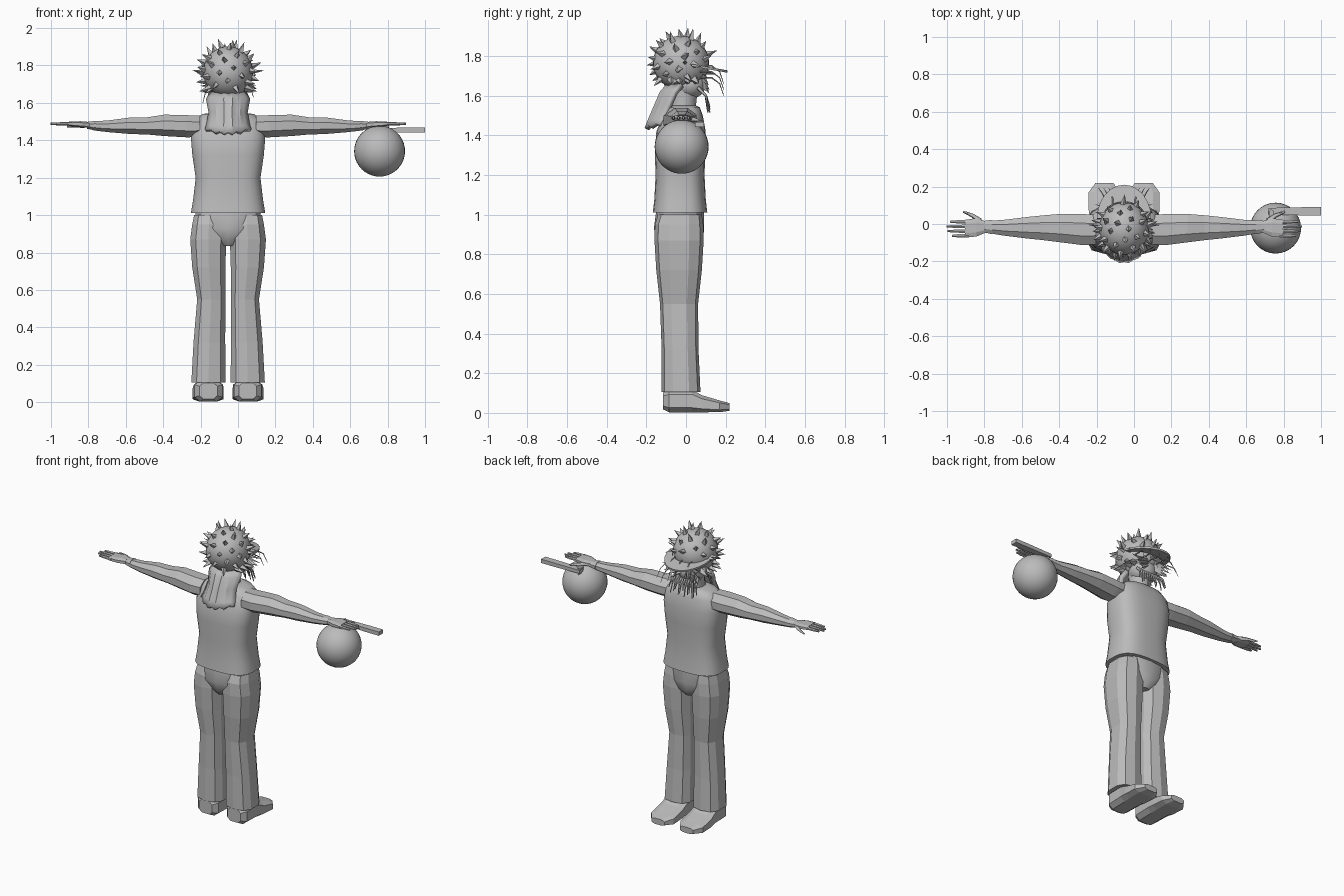
import bpy, bmesh, math, random
from mathutils import Vector

random.seed(4)
if "Cube" in bpy.data.objects:
    bpy.data.objects.remove(bpy.data.objects["Cube"])

GREY = bpy.data.materials.new("plain grey")
GREY.use_nodes = True
GREY.diffuse_color = (0.5, 0.5, 0.5, 1)
GREY.node_tree.nodes["Principled BSDF"].inputs["Base Color"].default_value = (0.5, 0.5, 0.5, 1)

MID = -0.053                      # the body's plane of symmetry
HEAD = Vector((MID, -0.025, 1.765))


def finish(bm, name, smooth=None):
    bmesh.ops.recalc_face_normals(bm, faces=bm.faces)
    me = bpy.data.meshes.new(name)
    bm.to_mesh(me)
    bm.free()
    ob = bpy.data.objects.new(name, me)
    me.materials.append(GREY)
    bpy.context.collection.objects.link(ob)
    if smooth:
        bpy.ops.object.select_all(action='DESELECT')
        ob.select_set(True)
        bpy.context.view_layer.objects.active = ob
        bpy.ops.object.shade_smooth_by_angle(angle=math.radians(smooth))
    return ob


def loft(name, rings, sides, axis='z', power=1.0, smooth=None):
    """Skin rings of (position, centre a, centre b, radius a, radius b)."""
    bm = bmesh.new()
    loops = []
    for t, ca, cb, ra, rb in rings:
        loop = []
        for i in range(sides):
            a = math.tau * (i + 0.5) / sides
            c, s = math.cos(a), math.sin(a)
            u = ca + ra * math.copysign(abs(c) ** power, c)
            v = cb + rb * math.copysign(abs(s) ** power, s)
            loop.append(bm.verts.new({'x': (t, u, v), 'y': (u, t, v), 'z': (u, v, t)}[axis]))
        loops.append(loop)
    for lo, hi in zip(loops, loops[1:]):
        for i in range(sides):
            j = (i + 1) % sides
            bm.faces.new((lo[i], lo[j], hi[j], hi[i]))
    bm.faces.new(loops[0])
    bm.faces.new(loops[-1])
    return finish(bm, name, smooth)


def ball(name, centre, radius, scale=(1, 1, 1)):
    bm = bmesh.new()
    bmesh.ops.create_uvsphere(bm, u_segments=32, v_segments=20, radius=radius)
    bmesh.ops.scale(bm, vec=scale, verts=bm.verts)
    bmesh.ops.translate(bm, vec=centre, verts=bm.verts)
    return finish(bm, name, 40)


def spike(bm, base, direction, length, radius, sides=4):
    d = Vector(direction).normalized()
    rot = d.to_track_quat('Z', 'Y')
    ring = [bm.verts.new(Vector(base) + rot @ Vector((radius * math.cos(math.tau * i / sides),
            radius * math.sin(math.tau * i / sides), 0))) for i in range(sides)]
    tip = bm.verts.new(Vector(base) + d * length)
    for i in range(sides):
        bm.faces.new((ring[i], ring[(i + 1) % sides], tip))
    bm.faces.new(ring[::-1])


def strands(name, paths, thick):
    cu = bpy.data.curves.new(name, 'CURVE')
    cu.dimensions = '3D'
    cu.bevel_depth = thick
    cu.bevel_resolution = 0
    cu.use_fill_caps = True
    for pts in paths:
        sp = cu.splines.new('POLY')
        sp.points.add(len(pts) - 1)
        for i, p in enumerate(pts):
            sp.points[i].co = (*p, 1)
            sp.points[i].radius = 1.2 - 0.8 * i / (len(pts) - 1)
    cu.materials.append(GREY)
    bpy.context.collection.objects.link(bpy.data.objects.new(name, cu))


# Shirt, neck and hips
loft("shirt", [(1.01, MID, -0.03, .2, .138), (1.08, MID, -0.03, .188, .13),
               (1.2, MID, -0.03, .174, .124), (1.32, MID, -0.03, .192, .128),
               (1.42, MID, -0.025, .2, .125), (1.5, MID, -0.015, .185, .1),
               (1.54, MID, -0.01, .14, .08), (1.55, MID, -0.01, .07, .06)],
     28, power=0.7, smooth=45)
loft("neck", [(1.5, MID, -0.02, .075, .07), (1.58, MID, -0.01, .065, .065),
              (1.68, MID, 0, .08, .08)], 12, smooth=45)
loft("hips", [(0.835, MID, -0.03, .035, .09), (0.87, MID, -0.03, .1, .115),
              (0.93, MID, -0.035, .165, .127), (1.02, MID, -0.03, .18, .12)],
     14, power=0.8, smooth=30)

# Limbs, built once per side
for side, tag in ((1, "left"), (-1, "right")):
    def X(x):
        return MID + side * x

    loft(tag + "_trouser_leg", [(0.105, X(.105), -.025, .095, .098), (0.32, X(.1), -.03, .088, .093),
                                (0.55, X(.09), -.035, .078, .096), (0.72, X(.103), -.035, .092, .115),
                                (0.87, X(.106), -.035, .1, .124), (0.95, X(.102), -.035, .093, .122),
                                (1.0, X(.1), -.03, .085, .11)], 10, power=0.75)
    loft(tag + "_shoe", [(-.115, X(.105), .06, .05, .045), (-.085, X(.105), .06, .078, .06),
                         (.03, X(.105), .06, .082, .06), (.08, X(.107), .046, .087, .045),
                         (.17, X(.107), .033, .086, .031), (.22, X(.105), .03, .05, .02)],
         8, axis='y', power=0.6)
    loft(tag + "_arm", [(X(.15), -.03, 1.475, .085, .062), (X(.22), -.03, 1.475, .09, .064),
                        (X(.34), -.022, 1.48, .082, .062), (X(.43), -.02, 1.477, .072, .05),
                        (X(.52), -.02, 1.478, .062, .048), (X(.64), -.02, 1.475, .046, .034),
                        (X(.72), -.016, 1.477, .036, .026)], 8, axis='x')
    loft(tag + "_cuff", [(X(.705), -.016, 1.478, .042, .028), (X(.755), -.014, 1.48, .032, .02)],
         8, axis='x')
    loft(tag + "_palm", [(X(.74), -.016, 1.482, .032, .017), (X(.79), -.018, 1.486, .052, .017),
                         (X(.85), -.025, 1.488, .05, .012)], 8, axis='x', power=0.7)
    for k, (y, tip) in enumerate(((.012, .93), (-.013, .95), (-.038, .945), (-.063, .92))):
        loft(f"{tag}_finger_{k + 1}", [(X(.83), y, 1.488, .011, .01), (X(.89), y, 1.488, .01, .009),
                                       (X(tip), y, 1.488, .006, .006)], 6, axis='x')
    strands(tag + "_thumb", [[(X(.77), .015, 1.482), (X(.81), .045, 1.478), (X(.86), .066, 1.474)]], .013)

# Ball and the slim rod held beside the left hand
ball("hand_ball", (0.757, -0.022, 1.342), 0.136)
loft("rod", [(.72, .068, 1.455, .02, .012), (.9, .068, 1.455, .024, .014),
             (1.0, .068, 1.455, .024, .014)], 4, axis='x', power=0.3)
loft("rod_grip", [(1.43, .735, .055, .015, .025), (1.475, .735, .055, .015, .025)], 6)

# Head with short studs over the crown, sides and back
ball("head", HEAD, 0.137, (0.97, 1.03, 1))
bm = bmesh.new()
COUNT = 56
for i in range(COUNT):
    z = 1 - 2 * (i + 0.5) / COUNT
    a = i * math.pi * (3 - math.sqrt(5))
    r = math.sqrt(1 - z * z)
    d = Vector((r * math.cos(a), r * math.sin(a), z))
    if z > -0.72 and not (d.y > 0.6 and z < 0.1):
        lean = d + Vector((random.uniform(-.3, .3), random.uniform(-.3, .3), random.uniform(-.2, .3)))
        spike(bm, HEAD + d * 0.127, lean, random.uniform(.045, .068), .02)
for side in (1, -1):
    # long side points and jagged tufts under the ears
    spike(bm, HEAD + Vector((side * .11, .02, 0)), (side, 0, .1), .085, .016)
    for k in range(4):
        spike(bm, HEAD + Vector((side * .09, -.05 + .04 * k, -.085)), (side, .1 * k, -.3), .07, .022)
finish(bm, "head_studs")

# Tilted visor brim over the face
bm = bmesh.new()
outer, inner = [], []
for i in range(13):
    a = math.pi * i / 12
    for ring, rx, ry in ((outer, .145, .18), (inner, .115, .09)):
        y = .03 + ry * math.sin(a)
        ring.append(bm.verts.new((MID + rx * math.cos(a), y, 1.765 - .18 * y)))
for i in range(12):
    bm.faces.new((outer[i], outer[i + 1], inner[i + 1], inner[i]))
brim = finish(bm, "visor_brim")
brim.modifiers.new("thickness", 'SOLIDIFY').thickness = 0.012

# Jaw, nose and swept moustache points
ball("jaw", (MID, .015, 1.655), .085, (1, 1, .85))
bm = bmesh.new()
spike(bm, (MID, .085, 1.725), (0, 1, -.3), .06, .022)
for side in (1, -1):
    for k in range(4):
        spike(bm, (MID + side * .03, .085, 1.7 - .014 * k), (side, .15 + .12 * k, -.08 - .22 * k),
              .13 - .014 * k, .018, 3)
finish(bm, "nose_and_moustache")

# Curved whiskers and the hanging beard
paths = []
for i in range(11):
    x = MID + (i - 5) * .02
    lift = .03 * (i % 3)
    paths.append([(x, .07, 1.69 + lift), (x, .13, 1.69 + lift),
                  (x + (x - MID) * .2, .17, 1.66 + lift), (x + (x - MID) * .35, .19, 1.60 + lift)])
strands("whiskers", paths, .004)
paths = [[(MID + (i - 6) * .013, .06, 1.64), (MID + (i - 6) * .015, .1, 1.6),
          (MID + (i - 6) * .017, .11 + .01 * (i % 2), 1.545 - .015 * (i % 3))] for i in range(13)]
strands("beard", paths, .008)

# Long hair hanging from the back of the head, with a scalloped hem
bm = bmesh.new()
rows = [(1.66, -.1, .1), (1.62, -.135, .118), (1.55, -.165, .105), (1.48, -.195, .118), (1.435, -.212, .125)]
grid = []
for z, y, w in rows:
    row = []
    for i in range(11):
        u = i / 5 - 1
        hem = .025 * abs(u) ** 2 + .012 * (i % 2) if z == rows[-1][0] else 0
        row.append(bm.verts.new((MID + u * w, y + .075 * u * u + .008 * (i % 2), z + hem)))
    grid.append(row)
for lo, hi in zip(grid, grid[1:]):
    for i in range(10):
        bm.faces.new((lo[i], lo[i + 1], hi[i + 1], hi[i]))
hair = finish(bm, "back_hair", 30)
hair.modifiers.new("thickness", 'SOLIDIFY').thickness = 0.025
